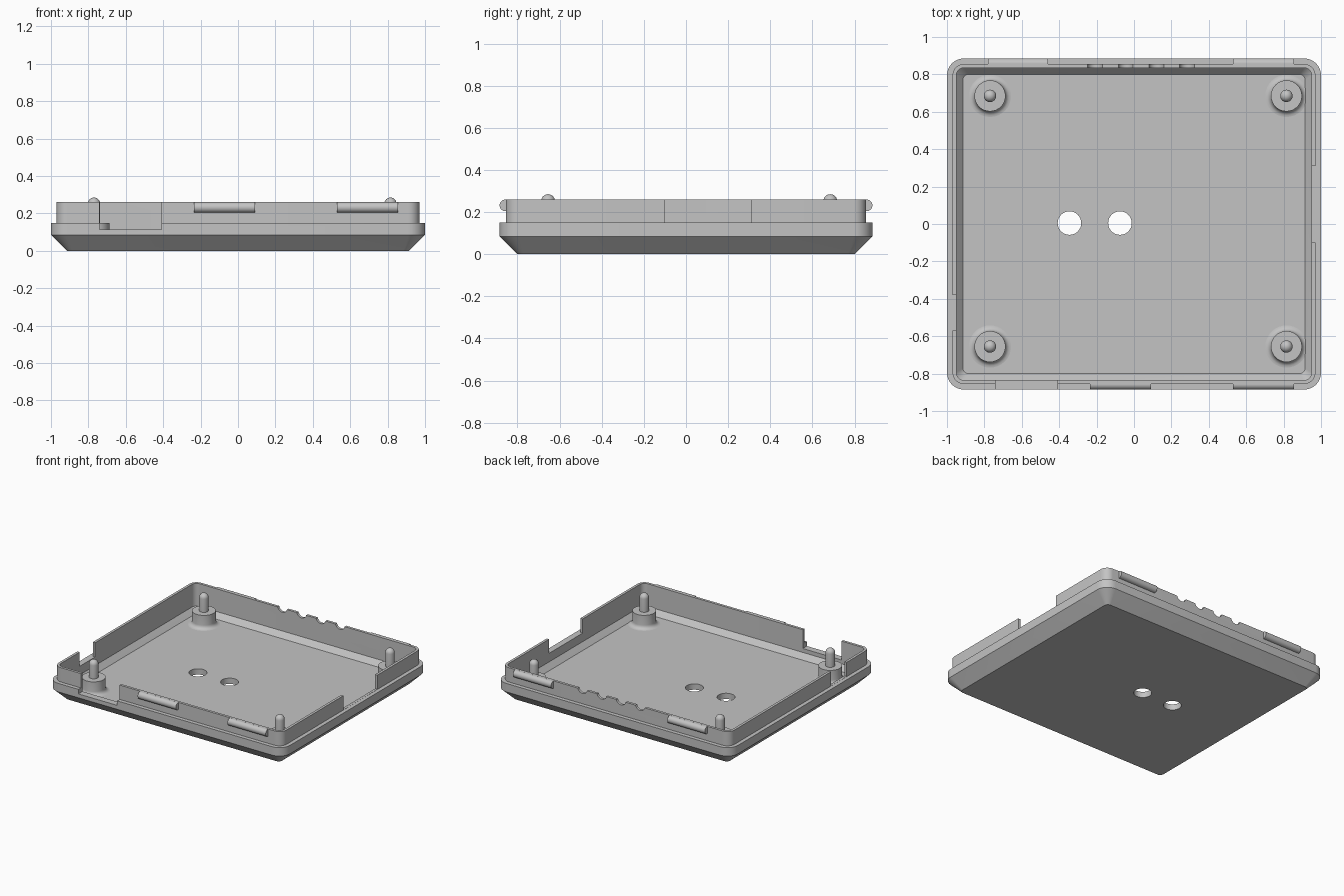
import bpy, bmesh, math
from mathutils import Matrix, Vector

if "Cube" in bpy.data.objects:
    bpy.data.objects.remove(bpy.data.objects["Cube"], do_unlink=True)

HALF_X, HALF_Y = 1.0, 0.885
RIM, LEDGE, FLOOR = 0.26, 0.15, 0.045

grey = bpy.data.materials.new("plain grey")
grey.use_nodes = True
grey.diffuse_color = (0.55, 0.55, 0.55, 1)
grey.node_tree.nodes["Principled BSDF"].inputs["Base Color"].default_value = grey.diffuse_color


def finish(bm, name):
    bmesh.ops.recalc_face_normals(bm, faces=bm.faces[:])
    mesh = bpy.data.meshes.new(name)
    bm.to_mesh(mesh)
    bm.free()
    mesh.materials.append(grey)
    obj = bpy.data.objects.new(name, mesh)
    bpy.context.collection.objects.link(obj)
    return obj


def activate(obj):
    bpy.ops.object.select_all(action='DESELECT')
    obj.select_set(True)
    bpy.context.view_layer.objects.active = obj


def smooth(obj):
    activate(obj)
    bpy.ops.object.shade_smooth_by_angle(angle=math.radians(30))


def ring(bm, inset, z, steps=8):
    """Rounded rectangle, inset from the outer edge."""
    radius = max(0.09 - inset, 0.03)
    cx, cy = HALF_X - inset - radius, HALF_Y - inset - radius
    verts = []
    for quarter, (sx, sy) in enumerate([(1, 1), (-1, 1), (-1, -1), (1, -1)]):
        for i in range(steps + 1):
            a = math.pi / 2 * (quarter + i / steps)
            verts.append(bm.verts.new((sx * cx + radius * math.cos(a),
                                       sy * cy + radius * math.sin(a), z)))
    return verts


def add_box(bm, x0, x1, y0, y1, z0, z1):
    mat = Matrix.Translation(((x0 + x1) / 2, (y0 + y1) / 2, (z0 + z1) / 2))
    bmesh.ops.create_cube(bm, size=1, matrix=mat @ Matrix.Diagonal((x1 - x0, y1 - y0, z1 - z0, 1)))


# Tray shell: chamfered base, ledge, thin rim wall and sloped inner edge
bm = bmesh.new()
profile = [(0.085, 0), (0, 0.085), (0, LEDGE), (0.03, LEDGE), (0.03, RIM),
           (0.05, RIM), (0.05, 0.085), (0.085, FLOOR)]
rings = [ring(bm, inset, z) for inset, z in profile]
for low, high in zip(rings, rings[1:]):
    for i in range(len(low)):
        j = (i + 1) % len(low)
        bm.faces.new((low[i], low[j], high[j], high[i]))
bm.faces.new(rings[0])
bm.faces.new(rings[-1])
tray = finish(bm, "tray")

# Cutter for wall openings, rim notches and floor holes
bm = bmesh.new()
add_box(bm, 0.9, 0.99, -0.1, 0.31, LEDGE + 0.001, 0.4)
add_box(bm, -0.99, -0.9, -0.57, -0.38, LEDGE + 0.001, 0.4)
add_box(bm, -0.74, -0.41, -0.95, -0.79, 0.115, 0.4)
for i in range(4):
    mat = Matrix.Translation((-0.208 + 0.164 * i, 0.845, RIM + 0.01))
    bmesh.ops.create_cone(bm, cap_ends=True, segments=24, radius1=0.041, radius2=0.041,
                          depth=0.12, matrix=mat @ Matrix.Rotation(math.pi / 2, 4, 'X'))
for x in (-0.345, -0.075):
    bmesh.ops.create_cone(bm, cap_ends=True, segments=32, radius1=0.063, radius2=0.063,
                          depth=0.3, matrix=Matrix.Translation((x, 0.005, 0)))
cutter = finish(bm, "cutter")
cutter.hide_render = True

cut = tray.modifiers.new("openings", 'BOOLEAN')
cut.operation = 'DIFFERENCE'
cut.solver = 'EXACT'
cut.object = cutter
activate(tray)
bpy.ops.object.modifier_apply(modifier=cut.name)
bpy.data.objects.remove(cutter, do_unlink=True)
smooth(tray)

# Corner posts: filleted boss with a round-topped peg
BOSS, PEG, FILLET, TIP = 0.083, 0.033, 0.03, 0.285
post_profile = []
for i in range(6):
    a = math.pi / 2 * i / 5
    post_profile.append((BOSS + FILLET * (1 - math.sin(a)), FLOOR + FILLET * (1 - math.cos(a))))
post_profile += [(BOSS, LEDGE), (PEG, LEDGE)]
for i in range(7):
    a = math.pi / 2 * i / 6
    post_profile.append((PEG * math.cos(a), TIP - PEG + PEG * math.sin(a)))

for side, x in (("right", -0.77), ("left", 0.815)):
    for end, y in (("front", -0.655), ("back", 0.685)):
        bm = bmesh.new()
        verts = [bm.verts.new((r, 0, z)) for r, z in post_profile]
        edges = [bm.edges.new(pair) for pair in zip(verts, verts[1:])]
        bmesh.ops.spin(bm, geom=verts + edges, cent=(0, 0, 0), axis=(0, 0, 1),
                       angle=math.tau, steps=32)
        bmesh.ops.remove_doubles(bm, verts=bm.verts[:], dist=0.0005)
        post = finish(bm, f"{end}_{side}_post")
        post.location = (x, y, 0)
        smooth(post)

# Snap clips: half-round bars on the front and back walls
for name, side, x0, x1 in (("front_middle_clip", -1, -0.235, 0.09),
                           ("front_left_clip", -1, 0.53, 0.855),
                           ("back_right_clip", 1, -0.78, -0.46),
                           ("back_left_clip", 1, 0.53, 0.855)):
    bm = bmesh.new()
    mat = Matrix.Translation(((x0 + x1) / 2, side * 0.857, 0.232))
    bmesh.ops.create_cone(bm, cap_ends=True, segments=24, radius1=0.028, radius2=0.028,
                          depth=x1 - x0, matrix=mat @ Matrix.Rotation(math.pi / 2, 4, 'Y'))
    for v in bm.verts:
        v.co.y = side * max(side * v.co.y, 0.845)
    smooth(finish(bm, name))
